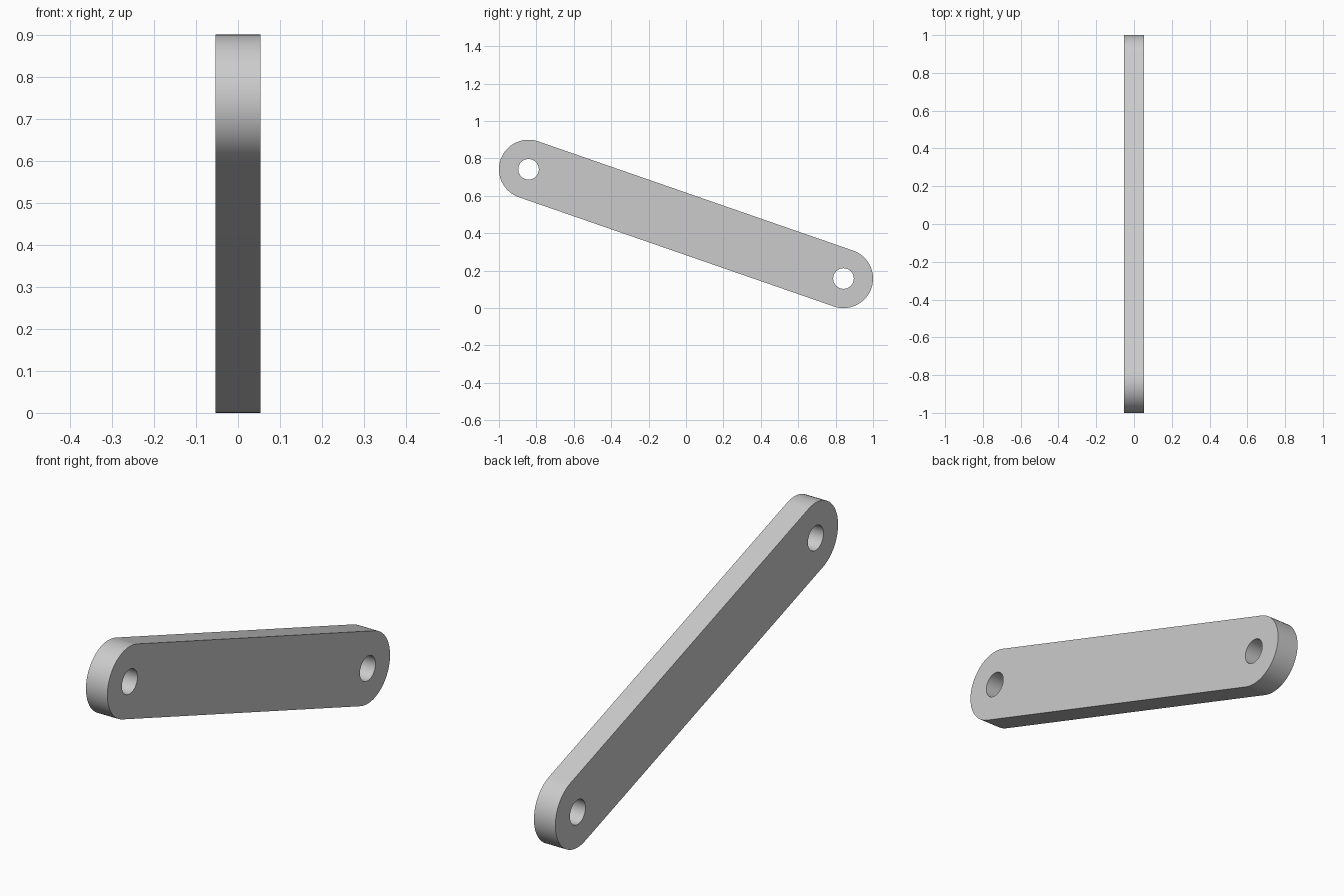
import bpy, bmesh, math
from mathutils import Matrix, Vector

cube = bpy.data.objects.get("Cube")
if cube:
    bpy.data.objects.remove(cube, do_unlink=True)

END_R, HOLE_R, THICK = 0.158, 0.055, 0.106
HIGH, LOW = Vector((0, -0.842, 0.742)), Vector((0, 0.842, 0.158))
SEGS = 32  # segments per half turn

steel = bpy.data.materials.new("grey_metal")
steel.use_nodes = True
grey = (0.6, 0.6, 0.6, 1)
steel.diffuse_color = grey
steel.node_tree.nodes["Principled BSDF"].inputs["Base Color"].default_value = grey


def arc(centre, radius, start, sweep, count):
    """Points along an arc in the side plane."""
    angles = [start + sweep * i / SEGS / 2 for i in range(count)]
    return [centre + radius * Vector((0, math.cos(a), math.sin(a))) for a in angles]


def add_loop(bm, points):
    verts = [bm.verts.new(p) for p in points]
    return [bm.edges.new((v, verts[i - 1])) for i, v in enumerate(verts)]


# Rounded bar outline with a pin hole at each end
axis = LOW - HIGH
tilt = math.atan2(axis.z, axis.y)
turn = 2 * math.pi
outline = (arc(LOW, END_R, tilt - math.pi / 2, turn, SEGS + 1)
           + arc(HIGH, END_R, tilt + math.pi / 2, turn, SEGS + 1))
bm = bmesh.new()
edges = add_loop(bm, outline)
for centre in (HIGH, LOW):
    edges += add_loop(bm, arc(centre, HOLE_R, 0, turn, 2 * SEGS))
bmesh.ops.triangle_fill(bm, edges=edges, use_beauty=True, normal=(1, 0, 0))

# Thickness, centred on x = 0
bmesh.ops.translate(bm, verts=bm.verts, vec=(-THICK / 2, 0, 0))
side = bmesh.ops.extrude_face_region(bm, geom=bm.faces[:], use_keep_orig=True)
bmesh.ops.translate(bm, vec=(THICK, 0, 0),
                    verts=[g for g in side["geom"] if isinstance(g, bmesh.types.BMVert)])
bmesh.ops.recalc_face_normals(bm, faces=bm.faces)

mesh = bpy.data.meshes.new("link_bar")
bm.to_mesh(mesh)
bm.free()
mesh.materials.append(steel)
bar = bpy.data.objects.new("link_bar", mesh)
bpy.context.collection.objects.link(bar)

# Smooth round ends and holes, crisp rims
bpy.ops.object.select_all(action="DESELECT")
bar.select_set(True)
bpy.context.view_layer.objects.active = bar
bpy.ops.object.shade_smooth_by_angle(angle=math.radians(30))
